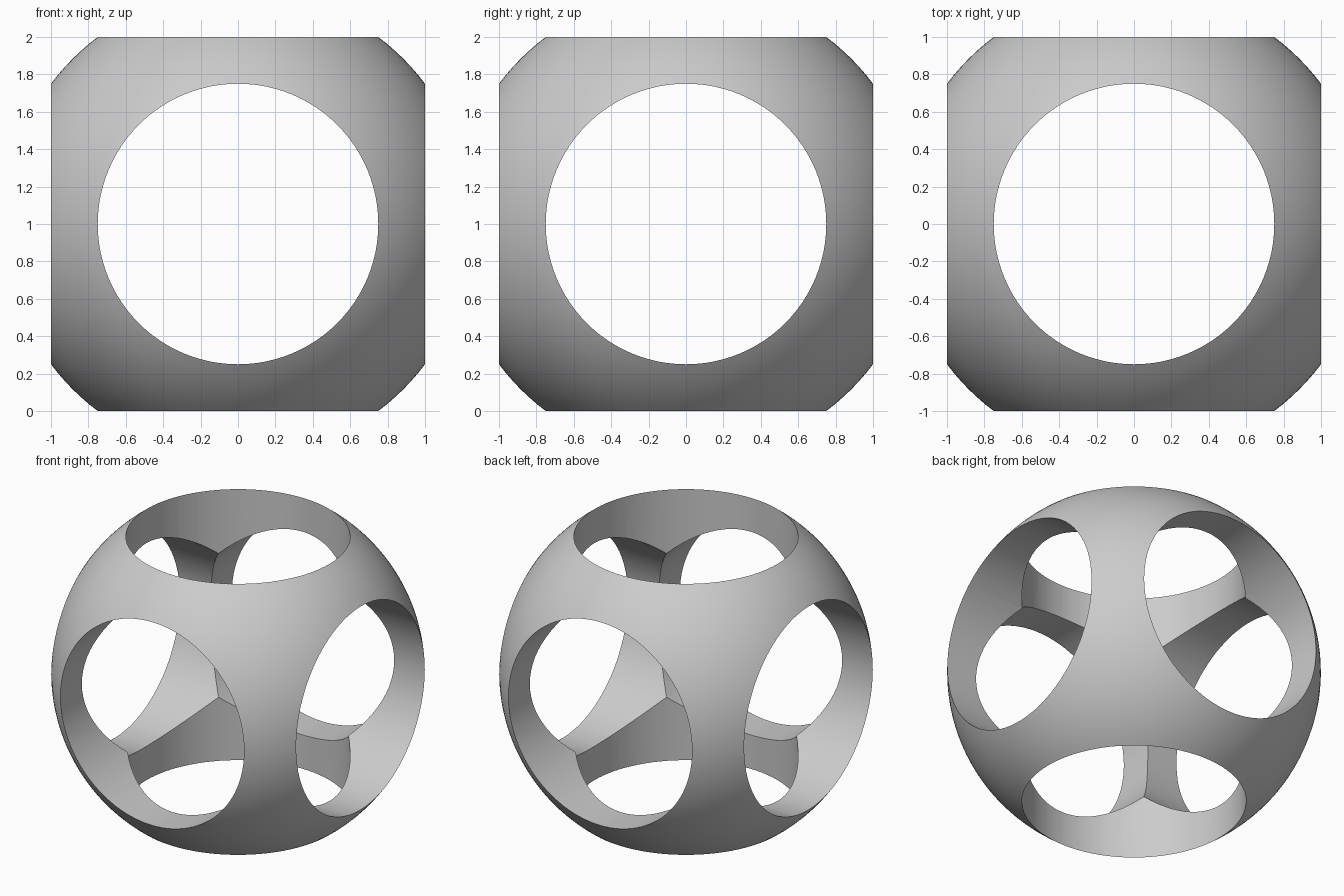
import bpy
import math

SPHERE_RADIUS = 1.25
HOLE_RADIUS = 0.75
CENTRE = (0, 0, 1)

if "Cube" in bpy.data.objects:
    bpy.data.objects.remove(bpy.data.objects["Cube"], do_unlink=True)

# Single grey material
grey = bpy.data.materials.new("plain grey")
grey.use_nodes = True
colour = (0.6, 0.6, 0.6, 1)
grey.diffuse_color = colour
grey.node_tree.nodes["Principled BSDF"].inputs["Base Color"].default_value = colour

# Solid ball
bpy.ops.mesh.primitive_uv_sphere_add(segments=128, ring_count=64,
                                     radius=SPHERE_RADIUS, location=CENTRE)
ball = bpy.context.object
ball.name = "pierced_sphere"
ball.data.materials.append(grey)


def drill(name, rotation):
    """Cut one round tunnel straight through the ball."""
    bpy.ops.mesh.primitive_cylinder_add(vertices=96, radius=HOLE_RADIUS, depth=4,
                                        location=CENTRE, rotation=rotation)
    cutter = bpy.context.object
    cutter.name = name
    cutter.data.materials.append(grey)
    cutter.hide_render = True
    cut = ball.modifiers.new(name, 'BOOLEAN')
    cut.operation = 'DIFFERENCE'
    cut.solver = 'EXACT'
    cut.object = cutter
    bpy.ops.object.select_all(action='DESELECT')
    ball.select_set(True)
    bpy.context.view_layer.objects.active = ball
    bpy.ops.object.modifier_apply(modifier=cut.name)
    bpy.data.objects.remove(cutter, do_unlink=True)


# Tunnels along the three axes
quarter = math.pi / 2
drill("vertical_tunnel", (0, 0, 0))
drill("front_tunnel", (quarter, 0, 0))
drill("side_tunnel", (0, quarter, 0))

# Smooth surfaces with crisp rims
bpy.ops.object.shade_smooth_by_angle(angle=math.radians(30))
